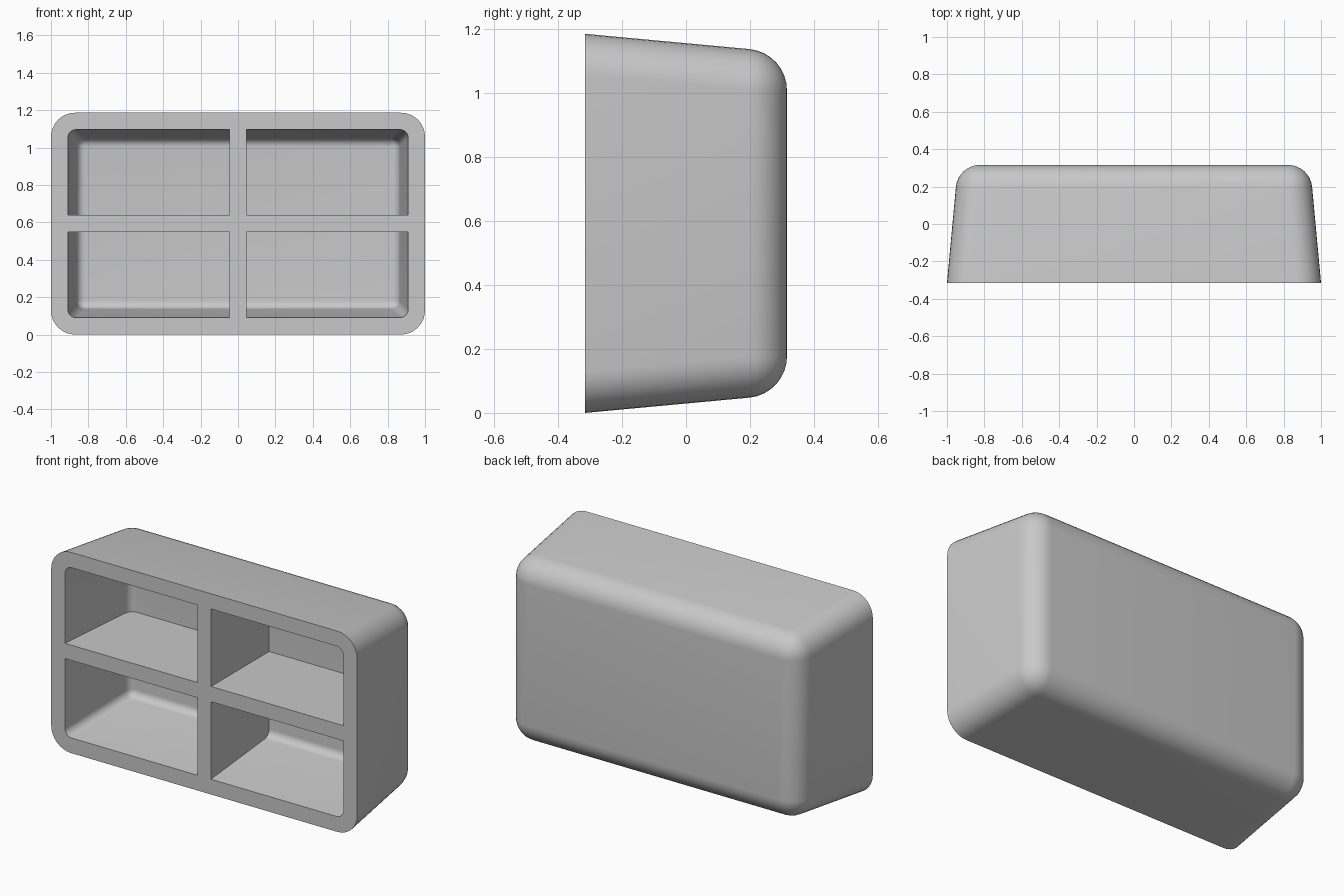
import bpy, bmesh, math
from mathutils import Vector

cube = bpy.data.objects.get("Cube")
if cube:
    bpy.data.objects.remove(cube, do_unlink=True)

MID_Z = 0.593        # height of the middle of the tray
FRONT, BACK = -0.316, 0.316
DRAFT = math.radians(5.3)

grey = bpy.data.materials.new("light_grey")
grey.use_nodes = True
GREY = (0.58, 0.58, 0.58, 1)
grey.diffuse_color = GREY
grey.node_tree.nodes["Principled BSDF"].inputs["Base Color"].default_value = GREY


def make_object(name, bm):
    bmesh.ops.recalc_face_normals(bm, faces=bm.faces)
    mesh = bpy.data.meshes.new(name)
    bm.to_mesh(mesh)
    bm.free()
    mesh.materials.append(grey)
    obj = bpy.data.objects.new(name, mesh)
    bpy.context.collection.objects.link(obj)
    return obj


def rounded_ring(bm, half_x, half_z, radius, y, steps=8):
    """Rounded rectangle of vertices facing along y."""
    verts = []
    for quarter, (sx, sz) in enumerate([(1, 1), (-1, 1), (-1, -1), (1, -1)]):
        for i in range(steps + 1):
            a = (quarter + i / steps) * math.pi / 2
            verts.append(bm.verts.new((
                sx * (half_x - radius) + radius * math.cos(a), y,
                MID_Z + sz * (half_z - radius) + radius * math.sin(a))))
    return verts


def drafted_block(name, half_x, half_z, radius, y_start, y_end, steps=8):
    """Tapering block with rounded sides and a rounded far edge."""
    bm = bmesh.new()
    wall_r = radius * math.cos(DRAFT)
    y_arc = y_end - radius
    y_wall = y_arc + radius * math.sin(DRAFT)

    def shrink(y):
        return (y - FRONT) * math.tan(DRAFT)

    s = shrink(y_start)
    rings = [rounded_ring(bm, half_x - s, half_z - s, wall_r, y_start)]
    core = shrink(y_wall) + wall_r
    for i in range(steps + 1):
        a = DRAFT + (math.pi / 2 - DRAFT) * i / steps
        r = radius * math.cos(a)
        rings.append(rounded_ring(bm, half_x - core + r, half_z - core + r, r,
                                  y_arc + radius * math.sin(a)))
    for low, high in zip(rings, rings[1:]):
        for i in range(len(low)):
            j = (i + 1) % len(low)
            bm.faces.new((low[i], low[j], high[j], high[i]))
    bm.faces.new(rings[0])
    bm.faces.new(rings[-1])
    bmesh.ops.remove_doubles(bm, verts=bm.verts, dist=0.0005)
    return make_object(name, bm)


def box(name, size):
    bm = bmesh.new()
    bmesh.ops.create_cube(bm, size=1)
    bmesh.ops.scale(bm, vec=Vector(size), verts=bm.verts)
    bmesh.ops.translate(bm, vec=(0, 0, MID_Z), verts=bm.verts)
    return make_object(name, bm)


def cut(target, cutter):
    """Subtract the cutter, then discard it."""
    mod = target.modifiers.new("cut", "BOOLEAN")
    mod.operation, mod.solver, mod.object = "DIFFERENCE", "EXACT", cutter
    bpy.context.view_layer.objects.active = target
    bpy.ops.object.modifier_apply(modifier=mod.name)
    bpy.data.objects.remove(cutter, do_unlink=True)


# Outer shell and the hollow inside it
shell = drafted_block("divided_tray", 1.0, 0.593, 0.13, FRONT, BACK)
hollow = drafted_block("hollow", 0.91, 0.503, 0.045, FRONT - 0.1, BACK - 0.09)

# Leave material for the two crossing dividers
cut(hollow, box("upright_divider", (0.09, 2, 2)))
cut(hollow, box("level_divider", (3, 2, 0.09)))
cut(shell, hollow)

# Smooth the rounded edges, keep the rims crisp
bpy.ops.object.select_all(action="DESELECT")
shell.select_set(True)
bpy.context.view_layer.objects.active = shell
bpy.ops.object.shade_smooth_by_angle(angle=math.radians(30))
